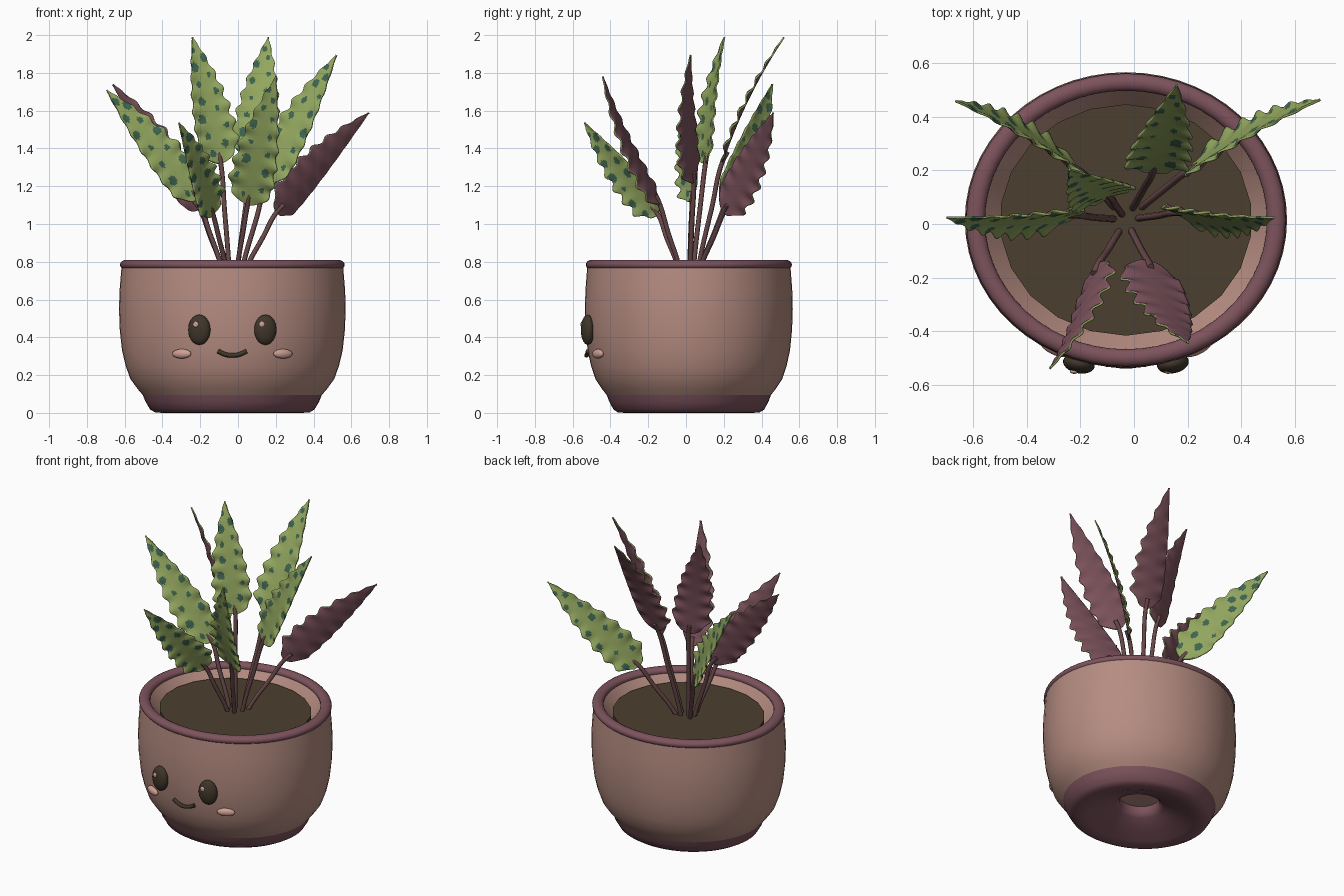
import bpy, bmesh, math, random
from mathutils import Vector

cube = bpy.data.objects.get("Cube")
if cube:
    bpy.data.objects.remove(cube, do_unlink=True)
random.seed(4)
CX, CY, SQUASH = -0.03, 0.015, 0.917


def material(name, code):
    """Flat colour from an sRGB hex code."""
    rgb = [int(code[i:i + 2], 16) / 255 for i in (0, 2, 4)]
    lin = [c / 12.92 if c < 0.04 else ((c + 0.055) / 1.055) ** 2.4 for c in rgb] + [1]
    m = bpy.data.materials.new(name)
    m.use_nodes = True
    m.diffuse_color = lin
    m.node_tree.nodes["Principled BSDF"].inputs["Base Color"].default_value = lin
    return m


CLAY = material("pink clay", "B58C81")
PLUM = material("plum glaze", "7D535D")
SOIL = material("brown soil", "4B3E2E")
DARK = material("dark brown", "40362A")
BLUSH = material("blush pink", "CFA094")
GREEN = material("leaf green", "93A75F")
SPOT = material("spot green", "3F6450")
UNDER = material("leaf purple", "7D535D")
STEM = material("stem purple brown", "69494A")


def finish(bm, name, mats, smooth=True):
    me = bpy.data.meshes.new(name)
    bm.to_mesh(me)
    bm.free()
    for m in mats:
        me.materials.append(m)
    for p in me.polygons:
        p.use_smooth = smooth
    ob = bpy.data.objects.new(name, me)
    bpy.context.collection.objects.link(ob)
    return ob


def lathe(name, profile, mat, closed=False, segs=56):
    """Revolve (radius, height) points into a slightly oval body."""
    bm = bmesh.new()
    rings = []
    for r, z in profile:
        ring = []
        for k in range(segs):
            a = 2 * math.pi * k / segs
            ring.append(bm.verts.new((CX + r * math.cos(a), CY + SQUASH * r * math.sin(a), z)))
        rings.append(ring)
    for i in range(len(rings) - (0 if closed else 1)):
        lo, hi = rings[i], rings[(i + 1) % len(rings)]
        for k in range(segs):
            n = (k + 1) % segs
            bm.faces.new((lo[k], lo[n], hi[n], hi[k]))
    return finish(bm, name, [mat])


def ellipsoid(name, centre, size, mat, turn=0):
    bm = bmesh.new()
    bmesh.ops.create_uvsphere(bm, u_segments=24, v_segments=14, radius=1)
    ob = finish(bm, name, [mat])
    ob.location, ob.scale, ob.rotation_euler.z = centre, size, turn
    return ob


def tube(name, points, radius, mat, kind="POLY"):
    cu = bpy.data.curves.new(name, "CURVE")
    cu.dimensions = "3D"
    cu.bevel_depth, cu.bevel_resolution, cu.use_fill_caps = radius, 2, True
    sp = cu.splines.new(kind)
    if kind == "BEZIER":
        sp.bezier_points.add(len(points) - 1)
        for b, p in zip(sp.bezier_points, points):
            b.co = p
            b.handle_left_type = b.handle_right_type = "AUTO"
    else:
        sp.points.add(len(points) - 1)
        for b, p in zip(sp.points, points):
            b.co = (*p, 1)
    cu.materials.append(mat)
    ob = bpy.data.objects.new(name, cu)
    bpy.context.collection.objects.link(ob)
    return ob


# Pot body, foot with drain hole, rim and soil
lathe("pot_body", [(0.47, 0.09), (0.50, 0.125), (0.54, 0.18), (0.565, 0.25), (0.584, 0.33),
                   (0.596, 0.44), (0.6, 0.55), (0.597, 0.65), (0.587, 0.77), (0.53, 0.78),
                   (0.505, 0.75), (0.465, 0.7)], CLAY)
lathe("pot_foot", [(0.125, 0.14), (0.125, 0.1), (0.15, 0.075), (0.24, 0.045), (0.33, 0.008),
                   (0.37, 0.0), (0.41, 0.003), (0.435, 0.018), (0.46, 0.06), (0.474, 0.095),
                   (0.46, 0.1)], PLUM)
lathe("drain_hole", [(0.001, 0.14), (0.15, 0.14)], CLAY)
lathe("pot_rim", [(0.56 + 0.035 * math.cos(a), 0.784 + 0.026 * math.sin(a))
                  for a in (2 * math.pi * k / 16 for k in range(16))], PLUM, closed=True)
bm = bmesh.new()
bmesh.ops.create_cone(bm, cap_ends=True, segments=22, radius1=0.47, radius2=0.47, depth=0.04)
soil = finish(bm, "soil", [SOIL], smooth=False)
soil.location, soil.scale = (CX, CY, 0.72), (1, SQUASH, 1)

# Face
for side, label in ((-1, "right"), (1, "left")):
    x = CX + side * 0.175
    ellipsoid(label + "_eye", (x, -0.52, 0.44), (0.06, 0.036, 0.08), DARK, side * 0.2)
    ellipsoid(label + "_eye_glint", (x - 0.018, -0.55, 0.468), (0.015, 0.008, 0.016), BLUSH)
    ellipsoid(label + "_cheek", (CX + side * 0.268, -0.466, 0.313), (0.055, 0.02, 0.025),
              BLUSH, side * 0.45)
tube("mouth", [(CX + dx, -0.527 + 0.1 * abs(dx), 0.304 + 4 * dx * dx)
               for dx in (-0.076, -0.04, 0, 0.04, 0.076)], 0.012, DARK, "BEZIER")


def leaf(name, base, tip, facing, half_width):
    """Wavy lance-shaped blade, spotted on top and purple underneath, with its stem."""
    base, tip, n = Vector(base), Vector(tip), Vector(facing)
    along = tip - base
    length = along.length
    u = along.normalized()
    n = (n - u * n.dot(u)).normalized()
    across = n.cross(u)
    rows, cols, waves = 72, 22, 7.5
    phase = random.uniform(0, 6)

    def width(t):
        taper = 1 - max(0, (t - 0.25) / 0.75) ** 1.7
        return half_width * max(0.03, min(1, t / 0.13) ** 0.5 * taper)

    # Spot centres alternate from side to side up the blade
    spots = []
    for k in range(13):
        t = 0.08 + 0.068 * k
        s = (-1) ** k * random.uniform(0.3, 0.75) * width(t)
        spots.append((t * length, s, random.uniform(0.011, 0.023)))

    bm = bmesh.new()
    grid, flat = [], []
    for i in range(rows + 1):
        t = i / rows
        row, frow = [], []
        for j in range(cols + 1):
            s = 2 * j / cols - 1
            wave = math.sin(2 * math.pi * waves * t + phase + (1 if s > 0 else 0))
            w = width(t) * s * (1 + 0.09 * wave * s * s)
            lift = 0.1 * t * (1 - t) + s * s * (0.012 + 0.011 * wave) * width(t) / half_width
            row.append(bm.verts.new(base + u * t * length + across * w + n * lift))
            frow.append((t * length, w))
        grid.append(row)
        flat.append(frow)
    for i in range(rows):
        for j in range(cols):
            f = bm.faces.new((grid[i][j], grid[i + 1][j], grid[i + 1][j + 1], grid[i][j + 1]))
            a, b = flat[i][j], flat[i + 1][j + 1]
            p, q = (a[0] + b[0]) / 2, (a[1] + b[1]) / 2
            if any(math.hypot((p - c) * 0.8, q - d) < r for c, d, r in spots):
                f.material_index = 1
    ob = finish(bm, name + "_leaf", [GREEN, SPOT, UNDER])
    solid = ob.modifiers.new("thickness", "SOLIDIFY")
    solid.thickness, solid.offset, solid.material_offset = 0.008, -1, 2

    # Stem rises from the soil, bends outward, and runs into the blade
    mid = Vector((CX, CY, 0.73))
    out = base - mid
    out.z = 0
    rise = Vector((0, 0, base.z - mid.z))
    tube(name + "_stem", [mid + out * 0.25, mid + out * 0.38 + rise * 0.2,
                          mid + out * 0.7 + rise * 0.6, base - n * 0.003,
                          base + u * 0.06 - n * 0.004], 0.013, STEM, "BEZIER")


for spec in (
    ("right", (-0.21, 0.03, 1.13), (-0.695, 0.02, 1.71), (0.35, -0.9, 0.25), 0.108),
    ("left", (0.15, 0.04, 1.22), (0.52, 0.02, 1.895), (-0.4, -0.9, 0.22), 0.105),
    ("tall_right", (-0.09, 0.1, 1.32), (-0.24, 0.2, 1.99), (0.35, -0.92, 0.2), 0.112),
    ("tall_left", (0.07, 0.19, 1.33), (0.16, 0.515, 1.99), (0, -0.89, 0.45), 0.112),
    ("front_left", (0.05, -0.14, 1.1), (0.2, -0.445, 1.78), (-0.3, -0.87, -0.35), 0.118),
    ("front_right", (-0.13, -0.15, 1.05), (-0.31, -0.54, 1.535), (0.75, -0.65, -0.2), 0.1),
    ("back_right", (-0.2, 0.2, 1.08), (-0.66, 0.46, 1.74), (0.6, 0.7, 0.18), 0.108),
    ("back_left", (0.2, 0.2, 1.06), (0.69, 0.465, 1.59), (-0.6, 0.7, 0.22), 0.108),
):
    leaf(*spec)

# Keep hard edges crisp on the pot
bpy.ops.object.select_all(action="DESELECT")
for ob in bpy.data.objects:
    if ob.name.startswith(("pot_", "drain")):
        ob.select_set(True)
        bpy.context.view_layer.objects.active = ob
bpy.ops.object.shade_smooth_by_angle(angle=math.radians(50))
